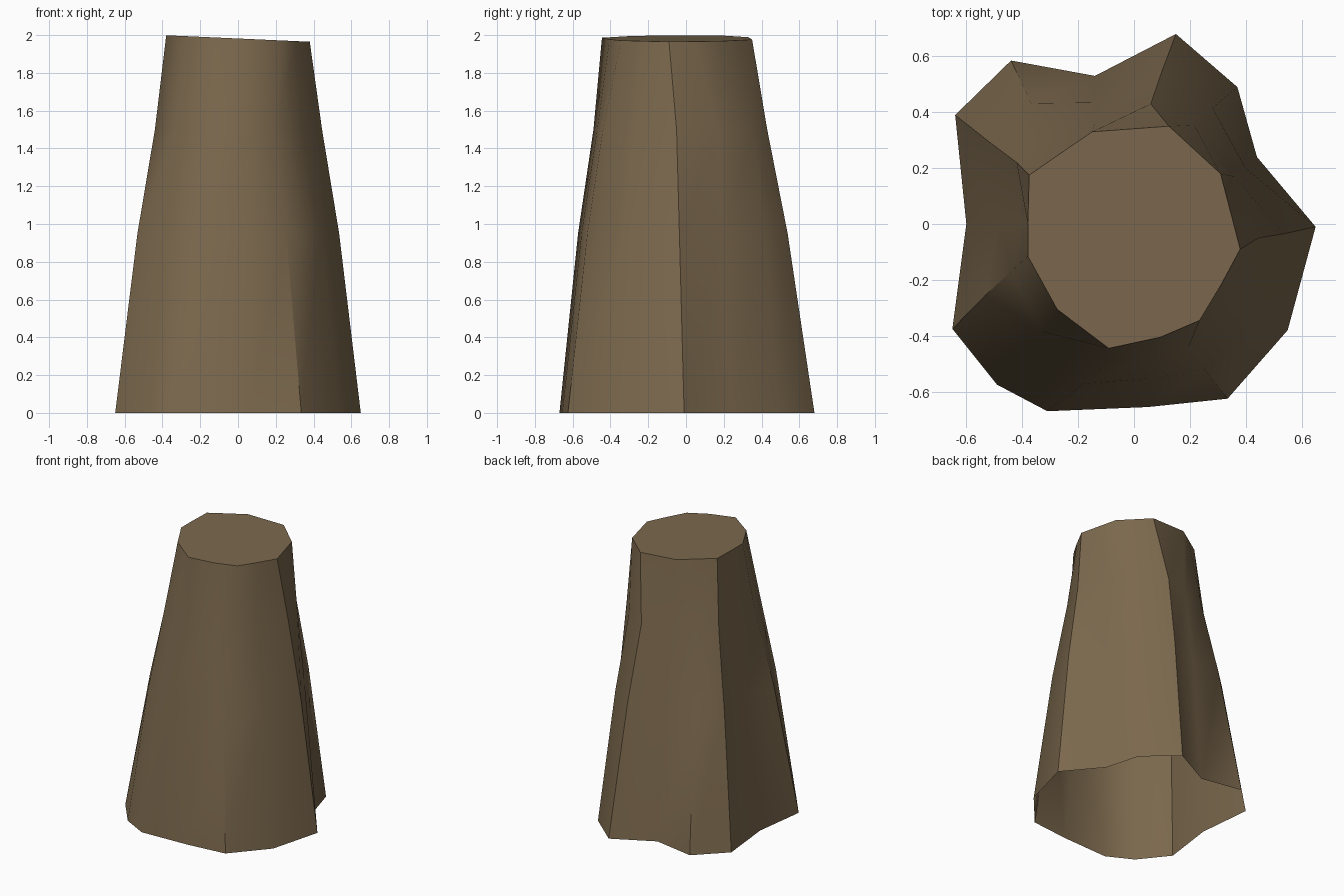
import bpy, bmesh, math

if "Cube" in bpy.data.objects:
    bpy.data.objects.remove(bpy.data.objects["Cube"])

# matching outlines of the flared trunk, counter-clockwise from the right
foot = [(.65, -.01), (.44, .24), (.37, .49), (.15, .68), (-.14, .53), (-.44, .585), (-.64, .39),
        (-.60, 0), (-.65, -.375), (-.49, -.575), (-.31, -.67), (.05, -.655), (.335, -.625), (.55, -.38)]
upper = [(.445, -.05), (.36, .17), (.215, .355), (.06, .43), (-.14, .36), (-.31, .32), (-.42, .22),
         (-.40, 0), (-.44, -.17), (-.33, -.385), (-.09, -.49), (.06, -.47), (.195, -.44), (.345, -.28)]
rim = [(.38, -.09), (.345, .045), (.31, .18), (.125, .35), (-.15, .33), (-.26, .255), (-.375, .175),
       (-.38, 0), (-.38, -.115), (-.275, -.305), (-.09, -.445), (.095, -.405), (.235, -.345), (.31, -.22)]
waist = [((u[0] + .39 * (f[0] - u[0])) * 1.02, (u[1] + .39 * (f[1] - u[1])) * 1.02)
         for u, f in zip(upper, foot)]
N = len(foot)

bark = bpy.data.materials.new("brown bark")
bark.diffuse_color = (0.2, 0.14, 0.075, 1)
bark.use_nodes = True
bark.node_tree.nodes["Principled BSDF"].inputs["Base Color"].default_value = bark.diffuse_color

# trunk: walls open at the bottom, closed by a slightly tilted top
bm = bmesh.new()
rings = []
for pts, z in ((foot, 0), (waist, .95), (upper, 1.5), (rim, None)):
    rings.append([bm.verts.new((x, y, min(2, 1.982 - .045 * x) if z is None else z)) for x, y in pts])
for a, b in zip(rings, rings[1:]):
    for i in range(N):
        j = (i + 1) % N
        bm.faces.new((a[i], a[j], b[j], b[i]))
bm.faces.new(rings[-1])
mesh = bpy.data.meshes.new("trunk")
bm.to_mesh(mesh)
bm.free()
mesh.materials.append(bark)
trunk = bpy.data.objects.new("trunk", mesh)
bpy.context.collection.objects.link(trunk)
bpy.context.view_layer.objects.active = trunk
trunk.select_set(True)
bpy.ops.object.shade_smooth_by_angle(angle=math.radians(40))
